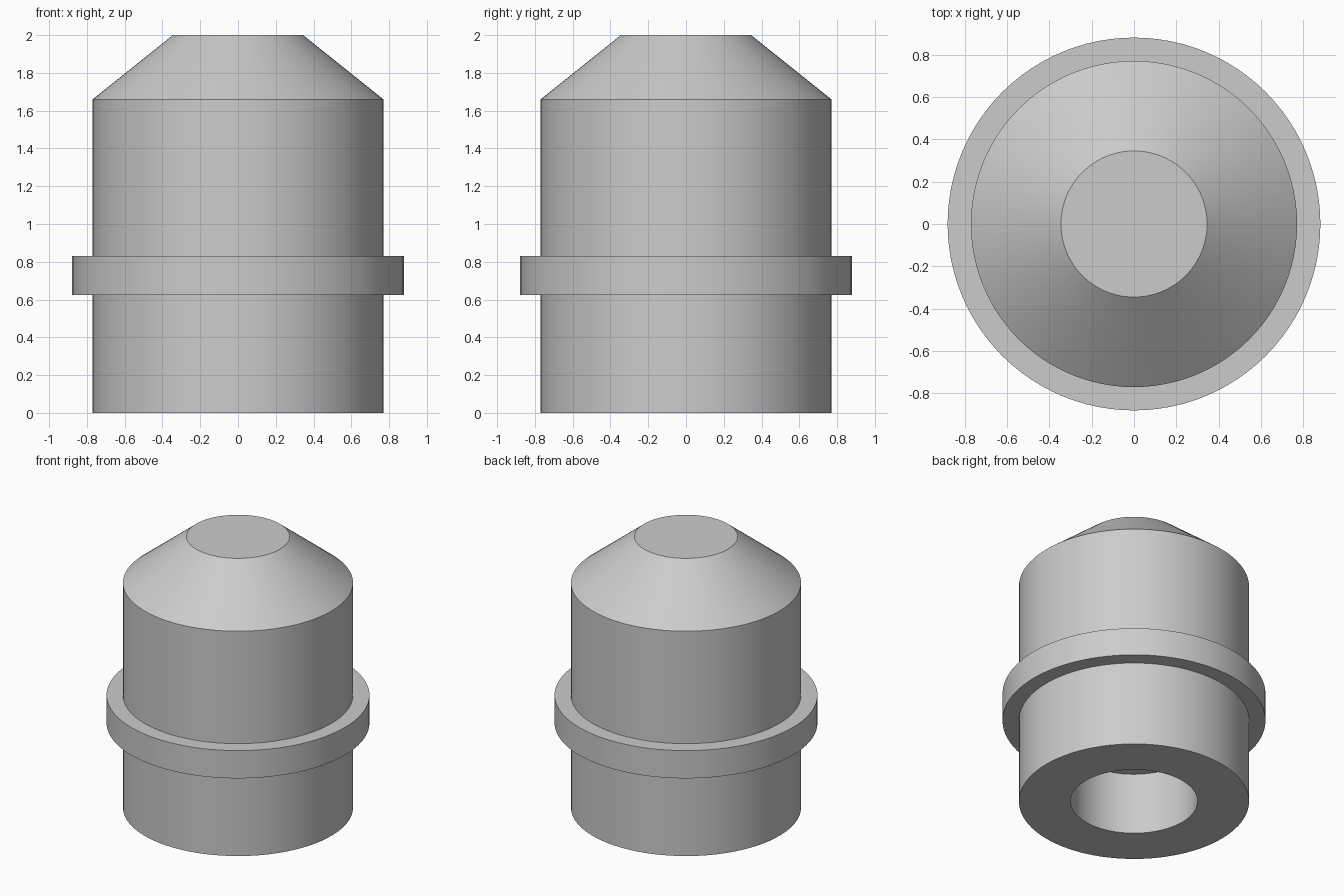
import bpy, bmesh, math

cube = bpy.data.objects.get("Cube")
if cube:
    bpy.data.objects.remove(cube, do_unlink=True)

# Plain grey material
grey = bpy.data.materials.new("light_grey")
grey.use_nodes = True
colour = (0.6, 0.6, 0.6, 1.0)
grey.diffuse_color = colour
grey.node_tree.nodes["Principled BSDF"].inputs["Base Color"].default_value = colour

SEGMENTS = 96


def lathe(name, profile):
    """Revolve (radius, height) points around z; ends on the axis are closed with discs."""
    bm = bmesh.new()
    verts = [bm.verts.new((r, 0, z)) for r, z in profile]
    edges = [bm.edges.new(pair) for pair in zip(verts, verts[1:])]
    bmesh.ops.spin(bm, geom=verts + edges, cent=(0, 0, 0), axis=(0, 0, 1),
                   angle=math.tau, steps=SEGMENTS, use_duplicate=False)
    bmesh.ops.remove_doubles(bm, verts=bm.verts[:], dist=0.0001)
    bmesh.ops.recalc_face_normals(bm, faces=bm.faces[:])
    mesh = bpy.data.meshes.new(name)
    bm.to_mesh(mesh)
    bm.free()
    mesh.materials.append(grey)
    obj = bpy.data.objects.new(name, mesh)
    bpy.context.collection.objects.link(obj)
    bpy.ops.object.select_all(action='DESELECT')
    obj.select_set(True)
    bpy.context.view_layer.objects.active = obj
    bpy.ops.object.shade_smooth_by_angle(angle=math.radians(25))
    return obj


BODY, COLLAR, BORE, TIP = 0.77, 0.88, 0.425, 0.345

# Flanged body: blind bore, lower barrel, collar, upper barrel, tapered nose
lathe("flanged_body", [
    (0, 0.455), (BORE, 0.455), (BORE, 0),
    (BODY, 0), (BODY, 0.625),
    (COLLAR, 0.625), (COLLAR, 0.83),
    (BODY, 0.83), (BODY, 1.66),
    (TIP, 2.0), (0, 2.0),
])
